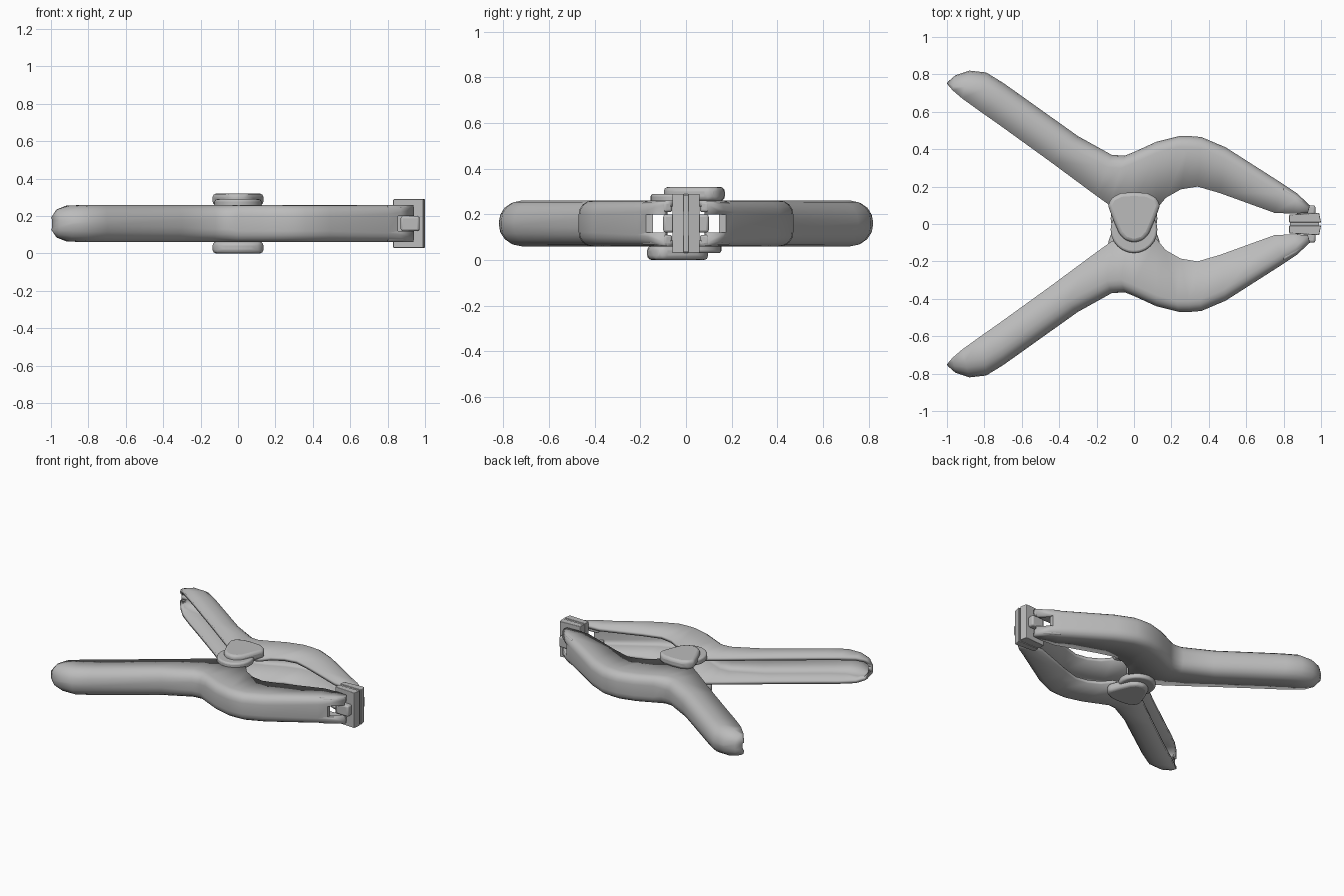
import bpy, bmesh, math
from mathutils import Vector, Matrix

cube = bpy.data.objects.get("Cube")
if cube:
    bpy.data.objects.remove(cube, do_unlink=True)

MID = 0.16
grey = bpy.data.materials.new("mid grey")
grey.use_nodes = True
grey.diffuse_color = (0.5, 0.5, 0.5, 1)
grey.node_tree.nodes["Principled BSDF"].inputs["Base Color"].default_value = (0.5, 0.5, 0.5, 1)

# Half-turn about the long axis turns one arm into the other
TURN = Matrix.Translation((0, 0, MID)) @ Matrix.Rotation(math.pi, 4, 'X') @ Matrix.Translation((0, 0, -MID))
SIDES = (("back", Matrix.Identity(4)), ("front", TURN))


def finish(name, bm, matrix, bevel=0.0):
    bm.transform(matrix)
    mesh = bpy.data.meshes.new(name)
    bm.to_mesh(mesh)
    bm.free()
    mesh.materials.append(grey)
    ob = bpy.data.objects.new(name, mesh)
    bpy.context.collection.objects.link(ob)
    if bevel:
        mod = ob.modifiers.new("soft edges", 'BEVEL')
        mod.width, mod.segments, mod.limit_method = bevel, 3, 'ANGLE'
    bpy.ops.object.select_all(action='DESELECT')
    ob.select_set(True)
    bpy.context.view_layer.objects.active = ob
    bpy.ops.object.shade_smooth_by_angle(angle=math.radians(40))
    return ob


def prism(name, outline, z0, z1, matrix, bevel=0.0):
    bm = bmesh.new()
    face = bm.faces.new([bm.verts.new((x, y, z0)) for x, y in outline])
    top = bmesh.ops.extrude_face_region(bm, geom=[face])["geom"]
    bmesh.ops.translate(bm, vec=(0, 0, z1 - z0), verts=[v for v in top if isinstance(v, bmesh.types.BMVert)])
    bmesh.ops.recalc_face_normals(bm, faces=bm.faces)
    return finish(name, bm, matrix, bevel)


def box(x0, x1, y0, y1):
    return [(x0, y0), (x1, y0), (x1, y1), (x0, y1)]


# Arm stations: inner edge x, y, outer edge x, y, half height, corner radius
STATIONS = [
    (-1.0, .75, -.995, .76, .03, .01), (-.97, .715, -.955, .795, .075, .06),
    (-.92, .672, -.88, .82, .095, .09), (-.82, .60, -.79, .81, .1, .09),
    (-.72, .53, -.70, .755, .1, .09), (-.45, .335, -.30, .47, .1, .08),
    (-.2, .15, -.12, .37, .1, .07), (-.13, .10, -.05, .365, .1, .07),
    (-.02, .03, 0, .385, .1, .06), (.12, .08, .12, .44, .1, .06),
    (.17, .14, .24, .47, .1, .06), (.25, .185, .30, .47, .1, .06),
    (.34, .2, .36, .465, .1, .06), (.46, .165, .49, .41, .1, .06),
    (.75, .06, .80, .212, .1, .05), (.85, .055, .87, .165, .1, .04),
    (.93, .06, .94, .10, .1, .02)]


def arm(name, matrix):
    bm = bmesh.new()
    rings = []
    for ix, iy, ox, oy, h, r in STATIONS:
        inner, outer = Vector((ix, iy, MID)), Vector((ox, oy, MID))
        out = (outer - inner).normalized()
        half = [(inner, h)]
        for step in range(5):
            a = step * math.pi / 8
            half.append((outer - out * r * (1 - math.sin(a)), h - r * (1 - math.cos(a))))
        section = half + [(p, -z) for p, z in reversed(half)]
        rings.append([bm.verts.new(p + Vector((0, 0, z))) for p, z in section])
    for a, b in zip(rings, rings[1:]):
        for i in range(len(a) - 1):
            bm.faces.new((a[i], a[i + 1], b[i + 1], b[i]))
    bm.normal_update()
    # Keep the open channel's faces pointing outwards
    top = max(bm.faces, key=lambda f: f.calc_center_median().z)
    if top.normal.z < 0:
        bmesh.ops.reverse_faces(bm, faces=bm.faces)
    ob = finish(name, bm, matrix)
    shell = ob.modifiers.new("wall", 'SOLIDIFY')
    shell.thickness, shell.offset = 0.025, -1
    return ob


# Fork notch shared by both jaw tips
cutter = prism("notch_cutter", box(.855, 1.1, -.3, .3), .12, .2, Matrix.Identity(4))
cutter.hide_render = True
cutter.hide_viewport = True

CAP = [(0, .17), (.07, .165), (.12, .14), (.14, .10), (.11, .02), (.08, -.05), (.05, -.085), (0, -.10)]
CAP += [(-x, y) for x, y in reversed(CAP[1:-1])]
TAB = [(.125 * math.cos(i * math.pi / 12), .03 + .125 * math.sin(i * math.pi / 12)) for i in range(24)]
PRONG = [(.76, .065), (.93, .06), (.94, .095), (.87, .155), (.80, .195)]
PAD = [(.83, .008), (1.0, .008), (.99, .06), (.83, .05)]

for side, m in SIDES:
    body = arm(side + "_arm", m)
    notch = body.modifiers.new("fork notch", 'BOOLEAN')
    notch.object, notch.operation, notch.solver = cutter, 'DIFFERENCE', 'EXACT'
    # Pivot ears: wide cap on one face, smaller tab tucked below the other arm's cap
    prism(side + "_pivot_cap", CAP, .258, .32, m, .02)
    prism(side + "_pivot_tab", TAB, .03, .075, m, .012)
    # Fork prongs and gripping pad with its hook
    prism(side + "_upper_prong", PRONG, .21, .255, m, .01)
    prism(side + "_lower_prong", PRONG, .065, .11, m, .01)
    prism(side + "_jaw_pad", PAD, .03, .29, m, .004)
    prism(side + "_pad_hook", box(.87, .97, .05, .10), .12, .2, m, .012)

# Pin and pad joint
pin = [(.05 * math.cos(i * math.pi / 8), .05 * math.sin(i * math.pi / 8)) for i in range(16)]
prism("pivot_pin", pin, .04, .28, Matrix.Identity(4))
prism("pad_joint", box(.835, .99, -.01, .01), .035, .285, Matrix.Identity(4))
